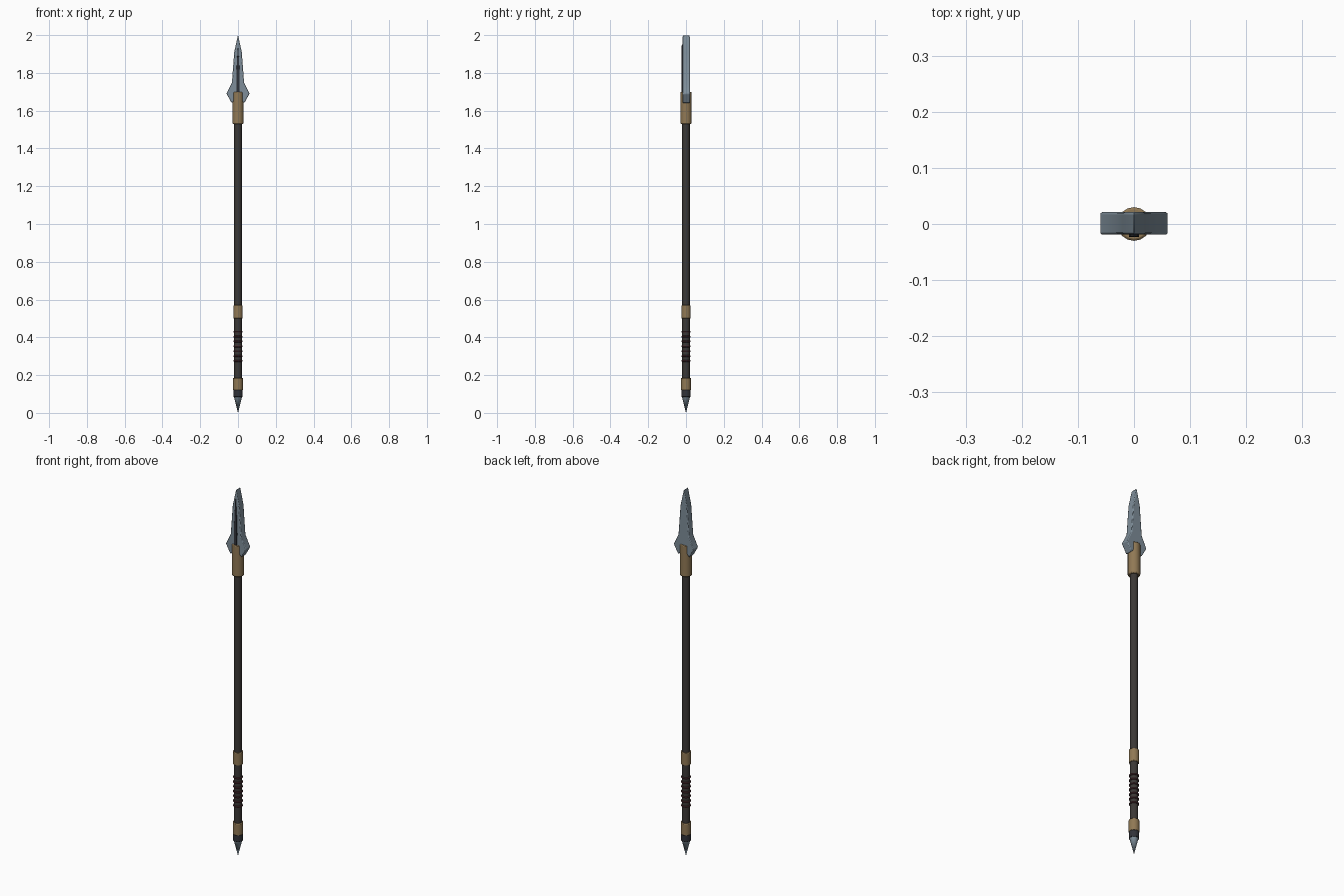
import bpy, bmesh, math

if "Cube" in bpy.data.objects:
    bpy.data.objects.remove(bpy.data.objects["Cube"])

def material(name, rgb):
    m = bpy.data.materials.new(name)
    m.diffuse_color = (*rgb, 1)
    m.use_nodes = True
    m.node_tree.nodes["Principled BSDF"].inputs["Base Color"].default_value = m.diffuse_color
    return m

STEEL = material("steel", (0.21, 0.27, 0.32))
BRASS = material("brass", (0.28, 0.19, 0.09))
WOOD = material("dark_wood", (0.045, 0.04, 0.037))
DARK = material("dark_metal", (0.03, 0.032, 0.04))
LEATHER = material("red_leather", (0.07, 0.025, 0.03))

def finish(ob, name, mat, bevel=0):
    ob.name = name
    ob.data.materials.append(mat)
    if bevel:
        b = ob.modifiers.new("bevel", 'BEVEL')
        b.width, b.segments, b.limit_method = bevel, 2, 'ANGLE'
        b.angle_limit = math.radians(40)
    return ob

def tube(name, z0, z1, r0, r1, mat, sides=16, bevel=0):
    bpy.ops.mesh.primitive_cone_add(vertices=sides, radius1=r0, radius2=r1,
                                    depth=z1 - z0, location=(0, 0, (z0 + z1) / 2))
    return finish(bpy.context.object, name, mat, bevel)

def plate(name, half, y0, y1, mat, bevel):
    # mirrored x/z outline extruded along y
    outline = half + [(-x, z) for x, z in reversed(half) if x > 0]
    bm = bmesh.new()
    f = bm.faces.new([bm.verts.new((x, y0, z)) for x, z in outline])
    ext = bmesh.ops.extrude_face_region(bm, geom=[f])
    for v in ext["geom"]:
        if isinstance(v, bmesh.types.BMVert):
            v.co.y = y1
    bmesh.ops.recalc_face_normals(bm, faces=bm.faces)
    me = bpy.data.meshes.new(name)
    bm.to_mesh(me)
    bm.free()
    ob = bpy.data.objects.new(name, me)
    bpy.context.collection.objects.link(ob)
    return finish(ob, name, mat, bevel)

# shaft and metal collars
tube("shaft", 0.09, 1.66, 0.02, 0.02, WOOD)
tube("head_socket", 1.53, 1.70, 0.03, 0.03, BRASS, bevel=0.004)
tube("upper_collar", 0.50, 0.57, 0.025, 0.025, BRASS, bevel=0.003)
tube("lower_collar", 0.12, 0.185, 0.026, 0.026, BRASS, bevel=0.003)

# butt cap and spike
tube("butt_cap", 0.085, 0.122, 0.025, 0.025, DARK, bevel=0.003)
tube("butt_spike", 0.0, 0.088, 0.0, 0.022, STEEL)

# leather grip rings
for i in range(7):
    bpy.ops.mesh.primitive_torus_add(major_segments=16, minor_segments=8, major_radius=0.02,
                                     minor_radius=0.005, location=(0, 0, 0.275 + i * 0.0258))
    finish(bpy.context.object, f"grip_ring_{i + 1}", LEATHER)

# barbed blade with inlaid front groove
plate("blade", [(0, 2.0), (0.02, 1.91), (0.032, 1.75), (0.061, 1.69), (0.033, 1.64), (0, 1.675)],
      -0.019, 0.021, STEEL, 0.004)
plate("blade_groove", [(0, 1.95), (0.006, 1.86), (0.009, 1.76), (0.006, 1.66), (0, 1.65)],
      -0.023, -0.015, DARK, 0.001)

# smooth the rounded sides, keep edges sharp
for ob in bpy.context.collection.objects:
    bpy.ops.object.select_all(action='DESELECT')
    ob.select_set(True)
    bpy.context.view_layer.objects.active = ob
    bpy.ops.object.shade_smooth_by_angle(angle=math.radians(30))
